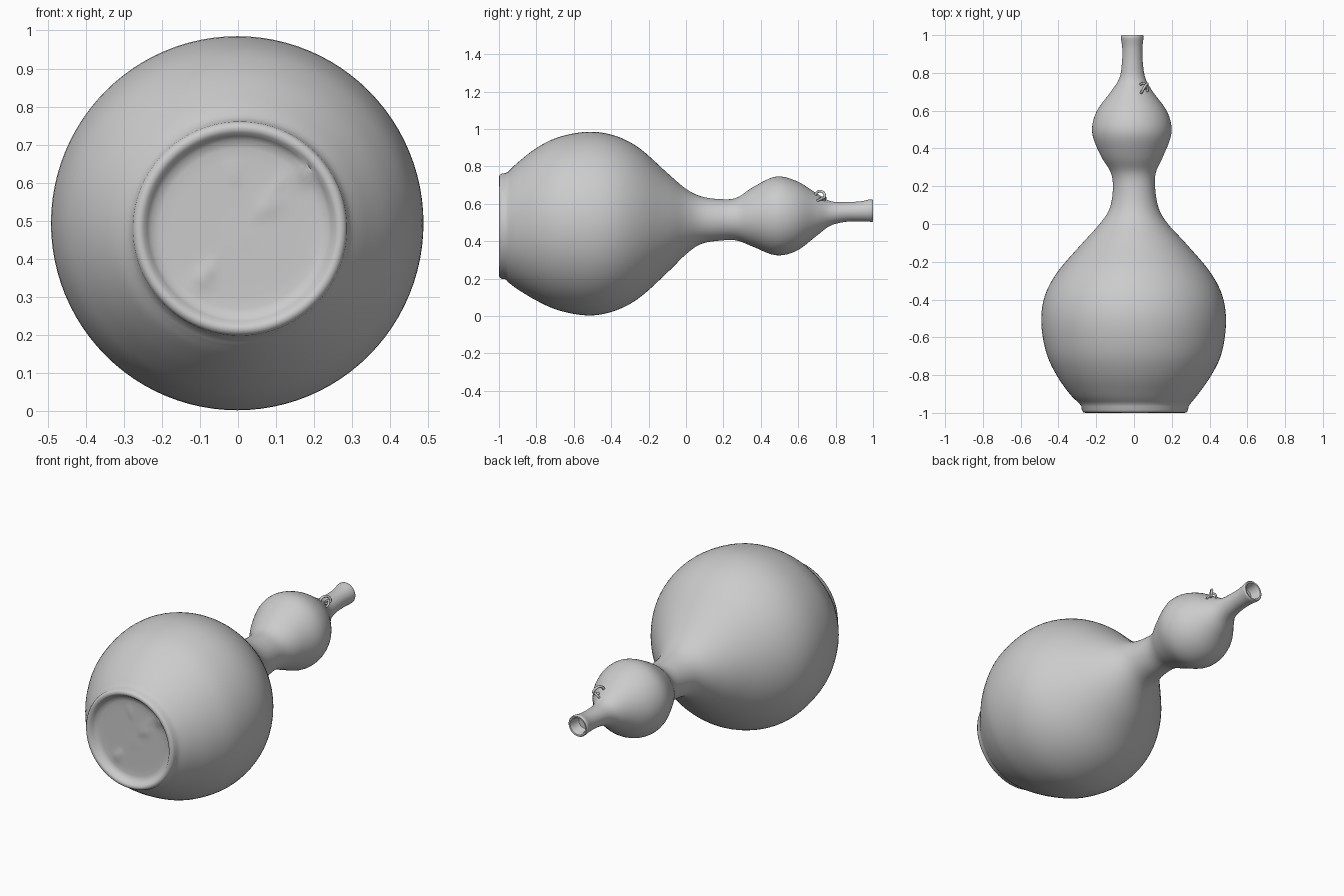
import bpy, bmesh, math
from mathutils import Vector

SEG = 96

# Outer silhouette stations: y, bottom z, top z, left x, right x
STATIONS = [
    (-0.95, 0.180, 0.772, -0.290, 0.300),
    (-0.90, 0.143, 0.820, -0.340, 0.340),
    (-0.80, 0.083, 0.898, -0.410, 0.410),
    (-0.68, 0.030, 0.957, -0.465, 0.465),
    (-0.52, 0.003, 0.985, -0.491, 0.487),
    (-0.38, 0.028, 0.964, -0.472, 0.468),
    (-0.25, 0.097, 0.898, -0.402, 0.400),
    (-0.10, 0.232, 0.765, -0.272, 0.272),
    (0.00, 0.330, 0.680, -0.182, 0.180),
    (0.08, 0.385, 0.640, -0.130, 0.132),
    (0.18, 0.403, 0.625, -0.112, 0.113),
    (0.27, 0.404, 0.632, -0.122, 0.115),
    (0.36, 0.370, 0.690, -0.175, 0.155),
    (0.48, 0.325, 0.745, -0.221, 0.198),
    (0.59, 0.348, 0.722, -0.201, 0.178),
    (0.70, 0.430, 0.655, -0.123, 0.100),
    (0.77, 0.482, 0.615, -0.078, 0.061),
    (0.85, 0.503, 0.609, -0.064, 0.047),
    (0.93, 0.506, 0.613, -0.062, 0.045),
    (0.985, 0.504, 0.624, -0.070, 0.050),
]

# Small lumps on the recessed base: x, z, width, height
LUMPS = [(-0.09, 0.355, 0.025, 0.010), (0.08, 0.54, 0.03, 0.007),
         (0.01, 0.47, 0.015, 0.007), (0.11, 0.60, 0.015, 0.006),
         (-0.01, 0.63, 0.02, 0.005), (0.19, 0.64, 0.035, 0.016)]


def spline(points, steps):
    """Catmull-Rom interpolation through tuples of numbers."""
    p = [Vector(q) for q in points]
    p = [p[0] * 2 - p[1]] + p + [p[-1] * 2 - p[-2]]
    out = []
    for i in range(1, len(p) - 2):
        a, b, c, d = p[i - 1:i + 3]
        for s in range(steps):
            t = s / steps
            out.append(0.5 * (b * 2 + (c - a) * t + (a * 2 - b * 5 + c * 4 - d) * t ** 2
                              + (b * 3 - a - c * 3 + d) * t ** 3))
    return out + [p[-2]]


def section(y, r, cx, cz):
    return (y, cz - r, cz + r, cx - r, cx + r)


def smooth(obj):
    bpy.ops.object.select_all(action='DESELECT')
    obj.select_set(True)
    bpy.context.view_layer.objects.active = obj
    bpy.ops.object.shade_smooth_by_angle(angle=math.radians(50))


# Recessed base and foot ring, outer wall, then mouth rim and inner bore
base = [section(y, r, 0.005, 0.48) for y, r in
        [(-0.965, 0.03), (-0.965, 0.06), (-0.965, 0.09), (-0.965, 0.12),
         (-0.965, 0.15), (-0.965, 0.18), (-0.966, 0.21), (-0.970, 0.232),
         (-0.983, 0.243), (-0.995, 0.252), (-1.0, 0.262), (-0.997, 0.274),
         (-0.985, 0.281), (-0.965, 0.284)]]
mouth = [section(y, r, -0.010, 0.564) for y, r in
         [(0.996, 0.060), (1.0, 0.056), (0.999, 0.048), (0.990, 0.043),
          (0.950, 0.040), (0.940, 0.034)]]
rings = base + spline(STATIONS, 5) + mouth

bm = bmesh.new()
loops = []
for k, (y, zb, zt, xl, xr) in enumerate(rings):
    loop = []
    for i in range(SEG):
        a = 2 * math.pi * i / SEG
        x = (xl + xr) / 2 + (xr - xl) / 2 * math.cos(a)
        z = (zb + zt) / 2 + (zt - zb) / 2 * math.sin(a)
        dy = 0
        if k < 8:
            dy = -sum(h * math.exp(-((x - lx) ** 2 + (z - lz) ** 2) / w ** 2)
                      for lx, lz, w, h in LUMPS)
        loop.append(bm.verts.new((x, y + dy, z)))
    loops.append(loop)
for lo, hi in zip(loops, loops[1:]):
    for i in range(SEG):
        j = (i + 1) % SEG
        bm.faces.new((lo[i], lo[j], hi[j], hi[i]))
bm.faces.new(loops[0])
bm.faces.new(loops[-1])
bmesh.ops.recalc_face_normals(bm, faces=bm.faces)
mesh = bpy.data.meshes.new("gourd_bottle")
bm.to_mesh(mesh)
bm.free()
gourd = bpy.data.objects.new("gourd_bottle", mesh)
bpy.context.collection.objects.link(gourd)
smooth(gourd)


def tendril(name, points, radius):
    cu = bpy.data.curves.new(name, 'CURVE')
    cu.dimensions = '3D'
    cu.bevel_depth = radius
    cu.bevel_resolution = 3
    cu.use_fill_caps = True
    path = spline(points, 6)
    sp = cu.splines.new('POLY')
    sp.points.add(len(path) - 1)
    for pt, co in zip(sp.points, path):
        pt.co = (*co, 1)
    obj = bpy.data.objects.new(name, cu)
    bpy.context.collection.objects.link(obj)


# Tiny curled stem on the shoulder of the upper bulb
tendril("curled_stem", [(0.035, 0.690, 0.635), (0.040, 0.697, 0.657), (0.050, 0.715, 0.668),
                        (0.062, 0.735, 0.660), (0.070, 0.742, 0.640), (0.062, 0.728, 0.625),
                        (0.052, 0.715, 0.630)], 0.007)
tendril("stem_root", [(0.030, 0.735, 0.612), (0.045, 0.745, 0.630), (0.062, 0.738, 0.636),
                      (0.072, 0.715, 0.622), (0.066, 0.695, 0.615)], 0.006)
